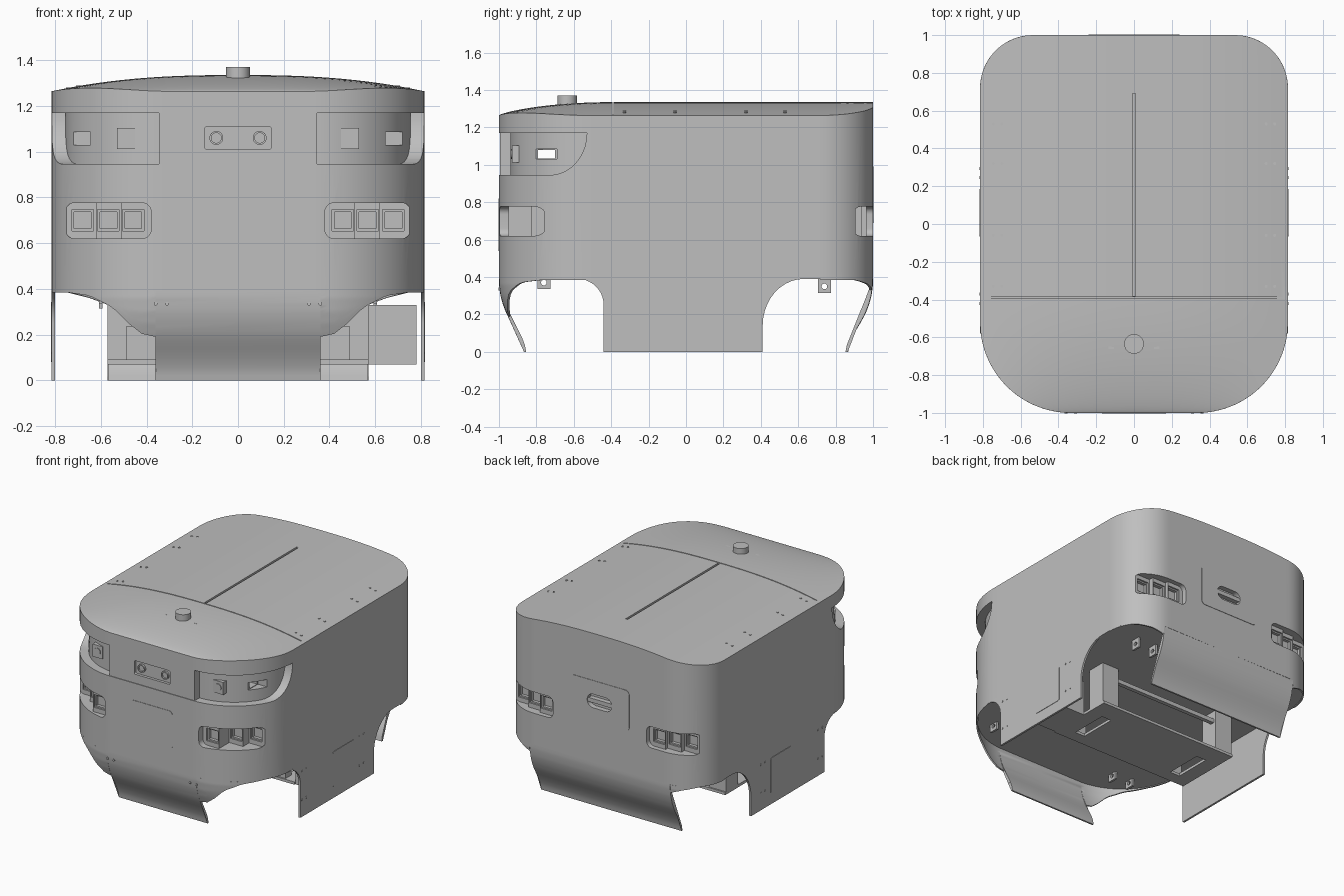
import bpy, bmesh
from math import sin, cos, asin, pi, radians

if "Cube" in bpy.data.objects:
    bpy.data.objects.remove(bpy.data.objects["Cube"])

grey = bpy.data.materials.new("shell grey")
grey.use_nodes = True
grey.diffuse_color = (0.52, 0.52, 0.52, 1)
grey.node_tree.nodes["Principled BSDF"].inputs["Base Color"].default_value = (0.52, 0.52, 0.52, 1)

# Corner arcs of the plan outline: centre x, centre y, radius, facing
FRONT = (0.335, -0.52, 0.48, -1)
BACK = (0.535, 0.72, 0.28, 1)
HALF = 0.815
BASE = 0.39


def finish(name, bm):
    bmesh.ops.recalc_face_normals(bm, faces=bm.faces)
    me = bpy.data.meshes.new(name)
    bm.to_mesh(me)
    bm.free()
    me.materials.append(grey)
    me.shade_smooth()
    me.set_sharp_from_angle(angle=radians(30))
    ob = bpy.data.objects.new(name, me)
    bpy.context.collection.objects.link(ob)
    return ob


def loft(name, sections):
    """Skin a list of closed sections and cap both ends."""
    bm = bmesh.new()
    rings = [[bm.verts.new(p) for p in s] for s in sections]
    n = len(rings[0])
    for a, b in zip(rings, rings[1:]):
        for i in range(n):
            j = (i + 1) % n
            bm.faces.new((a[i], a[j], b[j], b[i]))
    bm.faces.new(rings[0])
    bm.faces.new(rings[-1])
    return finish(name, bm)


def extrude(name, axis, pts, t0, t1):
    put = {"x": lambda u, v, t: (t, u, v), "y": lambda u, v, t: (u, t, v),
           "z": lambda u, v, t: (u, v, t)}[axis]
    return loft(name, [[put(u, v, t) for u, v in pts] for t in (t0, t1)])


def plate(name, axis, c, w, h, r, t0, t1):
    """Rounded rectangle extruded along an axis."""
    pts = []
    for k, (su, sv) in enumerate(((1, 1), (-1, 1), (-1, -1), (1, -1))):
        for i in range(9):
            a = (k + i / 8.01) * pi / 2
            pts.append((c[0] + su * (w / 2 - r) + r * cos(a), c[1] + sv * (h / 2 - r) + r * sin(a)))
    return extrude(name, axis, pts, t0, t1)


def disc(name, axis, c, r, t0, t1):
    return plate(name, axis, c, 2 * r, 2 * r, r * 0.99, t0, t1)


def box(name, x, y, z):
    (x0, x1), (y0, y1) = sorted(x), sorted(y)
    return extrude(name, "z", [(x0, y0), (x1, y0), (x1, y1), (x0, y1)], *z)


def cut(ob, cutters):
    for c in cutters:
        c.hide_render = True
        m = ob.modifiers.new("cut", "BOOLEAN")
        m.operation, m.solver, m.object = "DIFFERENCE", "EXACT", c
        bpy.context.view_layer.objects.active = ob
        bpy.ops.object.modifier_apply(modifier=m.name)
        bpy.data.objects.remove(c)
    ob.data.shade_smooth()
    ob.data.set_sharp_from_angle(angle=radians(30))


def path(s, end, inset=0.0, side=1):
    """Point along the outline; s = 0 where the corner arc begins."""
    cx, cy, r, d = end
    a = max(s, 0) / r
    return side * (cx + min(s, 0) + (r - inset) * sin(a)), cy + d * (r - inset) * cos(a)


def along(x, end):
    cx, _, r, _ = end
    return x - cx if x < cx else r * asin(min(1, (x - cx) / r))


def lerp(table, x):
    for (a, p), (b, q) in zip(table, table[1:]):
        if x <= b:
            return p + (q - p) * max(0, x - a) / (b - a)
    return table[-1][1]


def roof_z(x, y):
    t = min(1, max(0, (-0.4 - y) / 0.6))
    return 1.264 + 0.071 * (1 - abs(x / HALF) ** 2.5) * (1 - t * t) ** 0.75


# Main body: crowned roof grid pulled down to a flat base
bm = bmesh.new()
rows = [path(FRONT[2] * pi / 2 * i / 18, FRONT) for i in range(19)]
rows += [(HALF, y) for y in (-0.46, -0.4, -0.1, 0.2, 0.5)]
rows += [path(BACK[2] * pi / 2 * i / 14, BACK) for i in range(14, -1, -1)]
COLS = 40
grid = []
for w, y in rows:
    xs = [w * (2 * i / COLS - 1) for i in range(COLS + 1)]
    grid.append([bm.verts.new((x, y, roof_z(x, y))) for x in xs])
for a, b in zip(grid, grid[1:]):
    for i in range(COLS):
        bm.faces.new((a[i], a[i + 1], b[i + 1], b[i]))
ext = bmesh.ops.extrude_face_region(bm, geom=bm.faces[:], use_keep_orig=True)
for v in ext["geom"]:
    if isinstance(v, bmesh.types.BMVert):
        v.co.z = BASE
body = finish("body", bm)

# Sensor band opening, sweeping up at its rear ends
band = [(-1.2, 0.945), (-0.73, 0.945)]
band += [(-0.73 + 0.2 * sin(a), 1.17 - 0.225 * cos(a)) for a in [i * pi / 20 for i in range(1, 11)]]
cutters = [extrude("band_cutter", "x", band + [(-1.2, 1.17)], -1, 1)]


def lens_cutters(x, floor, d):
    """Square lamp opening with a narrower inner step."""
    return [box("cell_cutter", (x - h, x + h), (floor - d * deep, floor + d * 0.3), (0.7 - h, 0.7 + h))
            for h, deep in ((0.047, 0.012), (0.037, 0.035))]


# Lamp pockets on each corner, their floors stepping back around the curve
for d, floors in ((-1, (0.95, 0.83, 0.76)), (1, (0.965, 0.94, 0.905))):
    for side in (1, -1):
        cutters.append(plate("lamp_cutter", "y", (side * 0.5675, 0.698), 0.375, 0.156, 0.04,
                             d * floors[2], d * 1.2))
        cutters += lens_cutters(side * 0.68, d * floors[2], d)
        for x0, x1, f in ((0.375, 0.51, floors[0]), (0.505, 0.622, floors[1])):
            step = box("lamp_step", (side * x0, side * x1), (d * 0.74, d * f), (0.615, 0.78))
            cut(step, lens_cutters(side * (0.458 if x0 < 0.5 else 0.567), d * f, d))

# Roof seams and rear handle recess
cutters += [box("seam_cutter", (-1, 1), (-0.394, -0.387), (1.268, 1.5)),
            box("slot_cutter", (-0.008, 0.008), (-0.38, 0.69), (1.315, 1.5)),
            plate("handle_cutter", "y", (0, 0.84), 0.2, 0.1, 0.049, 0.965, 1.2)]
cut(body, cutters)

# Recessed sensor band with a framed slot running right through
arc = [FRONT[2] * pi / 2 * i / 20 for i in range(21)]
plan = [(-0.755, -0.46)] + [path(s, FRONT, 0.06, -1) for s in reversed(arc)]
plan += [path(s, FRONT, 0.06) for s in arc] + [(0.755, -0.46)]
core = extrude("sensor_band", "z", plan, 0.93, 1.18)
cut(core, [box("through_cutter", (-1, 1), (-0.79, -0.7), (1.035, 1.08))]
    + [box("frame_cutter", (s * 0.645, s), (-0.82, -0.69), (1.03, 1.085)) for s in (1, -1)])

# Camera panel and side sensors
panel = box("camera_panel", (-0.345, 0.345), (-0.995, -0.9), (0.93, 1.18))
cut(panel, [plate("camera_cutter", "y", (0, 1.06), 0.29, 0.1, 0.01, -1.1, -0.975)])
for side in (1, -1):
    lens = disc("camera_lens", "y", (side * 0.095, 1.06), 0.03, -0.988, -0.95)
    cut(lens, [disc("lens_cutter", "y", (side * 0.095, 1.06), 0.022, -1.1, -0.978)])
    box("side_sensor", (side * 0.45, side * 0.53), (-0.93, -0.85), (1.012, 1.103))
    disc("side_sensor_lens", "y", (side * 0.49, 1.058), 0.026, -0.935, -0.9)

# Cover plates, handle grip and roof beacon
plate("front_cover", "y", (0, 0.68), 0.34, 0.28, 0.03, -1.003, -0.98)
cover = plate("rear_cover", "y", (0, 0.84), 0.48, 0.3, 0.03, 0.98, 1.003)
cut(cover, [plate("cover_cutter", "y", (0, 0.84), 0.2, 0.1, 0.049, 0.9, 1.2)])
plate("handle_grip", "y", (0, 0.84), 0.2, 0.03, 0.014, 0.95, 1.0)
disc("roof_beacon", "z", (0, -0.635), 0.052, 1.3, 1.37)
for side in (1, -1):
    plate("beacon_clip", "z", (side * 0.12, -0.635), 0.03, 0.055, 0.004, 1.3, 1.325)

# Bumpers: thin skirts that tuck in toward the ground with an S curve
TUCK = [(0, 0.133), (0.04, 0.125), (0.08, 0.109), (0.12, 0.088), (0.16, 0.064), (0.2, 0.042),
        (0.25, 0.022), (0.3, 0.008), (0.36, 0)]
LOWER = {
    "front": (FRONT, [(0.36, 0.19), (0.42, 0.203), (0.48, 0.25), (0.55, 0.32), (0.65, 0.37), (0.75, 0.385)]),
    "rear": (BACK, [(0.57, 0.33), (0.65, 0.36), (0.75, 0.385)]),
}
for name, (end, table) in LOWER.items():
    lim = table[0][0]
    s_lim, s_max = along(lim, end), end[2] * pi / 2
    cols = [(-end[0], 0), (s_lim, 0)]
    cols += [(s, lerp(table, path(s, end)[0]))
             for s in [s_lim + 0.001 + (s_max - s_lim - 0.001) * i / 24 for i in range(25)]]
    both = [(s, z, -1) for s, z in reversed(cols)] + [(s, z, 1) for s, z in cols[1:]]
    secs = []
    for s, z0, side in both:
        zs = [z0 + (BASE - z0) * i / 20 for i in range(21)]
        ring = []
        for inset, order in ((0, zs), (0.012, zs[::-1])):
            x, y = path(s, end, inset, side)
            ring += [(x, y - end[3] * lerp(TUCK, z), z) for z in order]
        secs.append(ring)
    loft(name + "_bumper", secs)

# Side skirts between the wheel arches
q = [i * pi / 20 for i in range(11)]
skirt = [(-0.44, 0), (0.41, 0)]
skirt += [(0.63 - 0.22 * cos(a), 0.14 + 0.25 * sin(a)) for a in q]
skirt += [(-0.58 + 0.14 * sin(a), 0.25 + 0.14 * cos(a)) for a in q]
for side in (1, -1):
    extrude("side_skirt", "x", skirt, side * 0.8, side * HALF)
    plate("skirt_hatch", "x", (0.06, 0.21), 0.25, 0.26, 0.015, side * 0.81, side * 0.818)
    for y in (-0.42, -0.37, 0.245, 0.295):
        for z in (0.125, 0.335):
            disc("skirt_screw", "x", (y, z), 0.008, side * 0.81, side * 0.818)
    for x in (0.7, 0.745):
        for y in (0.53, 0.32, -0.06, -0.33):
            top = roof_z(x, y)
            disc("roof_screw", "z", (side * x, y), 0.008, top - 0.02, top + 0.003)
    for x in (0.31, 0.36):
        disc("bumper_screw", "y", (side * x, 0.335), 0.008, -1.003, -0.985)

# Underside chassis: floor tray, posts, cross beam and hanging tabs
tray = box("floor_tray", (-0.57, 0.57), (-0.16, 0.36), (0.07, 0.09))
cut(tray, [box("tray_cutter", (s * 0.38, s * 0.46), (-0.07, 0.21), (0, 0.2)) for s in (1, -1)])
box("cross_beam", (-0.57, 0.57), (0.3, 0.33), (0.3, 0.33))
box("side_equipment_box", (0.57, 0.78), (-0.15, 0.15), (0.07, 0.33))
for side in (1, -1):
    box("chassis_post", (side * 0.43, side * 0.57), (0.21, 0.35), (0.08, 0.4))
    box("front_post", (side * 0.36, side * 0.49), (-0.15, -0.08), (0.08, 0.235))
    for y, z in ((-0.76, 0.335), (0.74, 0.315)):
        for x in (0.45, 0.6):
            tab = box("hanging_tab", (side * x - 0.008, side * x + 0.008), (y - 0.035, y + 0.035), (z, 0.4))
            cut(tab, [disc("tab_cutter", "x", (y, z + 0.035), 0.015, -1, 1)])
